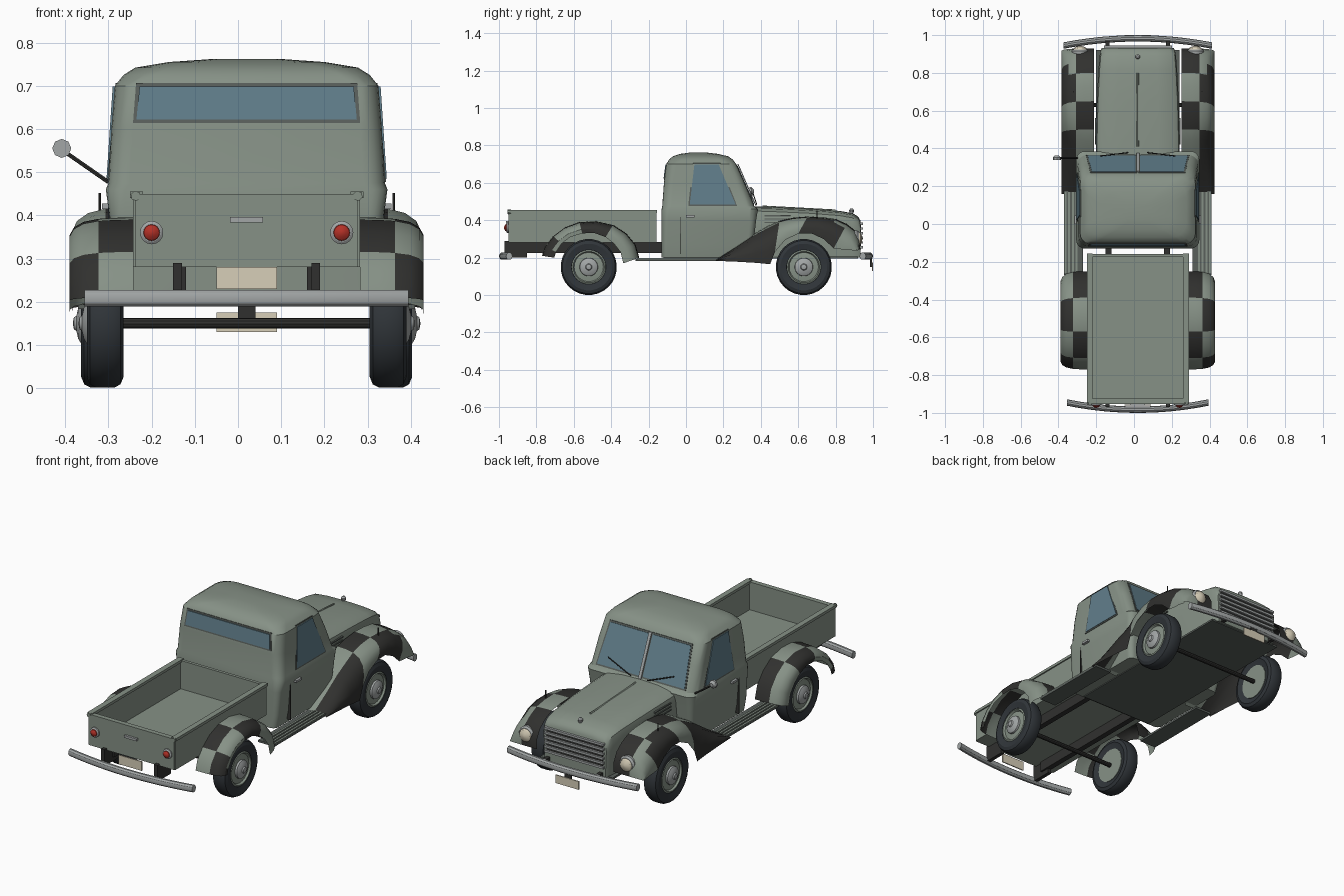
import bpy, bmesh, math
from mathutils import Vector

if "Cube" in bpy.data.objects:
    bpy.data.objects.remove(bpy.data.objects["Cube"])

CX = 0.02  # truck centreline (door mirror shifts the overall bounds)

def mat(name, c):
    m = bpy.data.materials.new(name)
    m.diffuse_color = (*c, 1)
    m.use_nodes = True
    m.node_tree.nodes["Principled BSDF"].inputs["Base Color"].default_value = m.diffuse_color
    return m

BODY = mat("body_green", (0.24, 0.285, 0.24))
DARK = mat("dark_paint", (0.03, 0.03, 0.028))
TYRE = mat("rubber", (0.03, 0.036, 0.042))
GLASS = mat("glass", (0.12, 0.21, 0.26))
METAL = mat("metal", (0.36, 0.38, 0.38))
TRIM = mat("trim", (0.1, 0.115, 0.105))
RED = mat("red_lens", (0.45, 0.03, 0.02))
CREAM = mat("cream", (0.68, 0.62, 0.48))

def mesh(name, verts, faces, m=BODY):
    me = bpy.data.meshes.new(name)
    me.from_pydata([tuple(v) for v in verts], [], faces)
    bm = bmesh.new()
    bm.from_mesh(me)
    bmesh.ops.remove_doubles(bm, verts=bm.verts, dist=1e-5)
    bmesh.ops.recalc_face_normals(bm, faces=bm.faces)
    bm.to_mesh(me)
    bm.free()
    ob = bpy.data.objects.new(name, me)
    ob.location.x = CX
    bpy.context.collection.objects.link(ob)
    me.materials.append(m)
    return ob

def loft(name, rings, m=BODY, closed=True, caps=True):
    n = len(rings[0])
    faces = []
    for i in range(len(rings) - 1):
        for j in range(n if closed else n - 1):
            k = (j + 1) % n
            faces.append((i*n + j, i*n + k, (i+1)*n + k, (i+1)*n + j))
    if caps:
        faces += [tuple(range(n)), tuple(range((len(rings)-1)*n, len(rings)*n))]
    return mesh(name, [p for r in rings for p in r], faces, m)

def prism(name, pts, off, m=BODY):
    a = [Vector(p) for p in pts]
    return loft(name, [a, [p + Vector(off) for p in a]], m)

def box(name, x0, x1, y0, y1, z0, z1, m=BODY):
    return prism(name, [(x0, y0, z0), (x1, y0, z0), (x1, y1, z0), (x0, y1, z0)], (0, 0, z1 - z0), m)

def lathe(name, c, axis, prof, m, n=24):
    """Revolve (radius, offset) pairs about an axis through c."""
    ax = Vector(axis).normalized()
    u = ax.orthogonal().normalized()
    w = ax.cross(u)
    rings = [[Vector(c) + ax*o + (u*math.cos(2*math.pi*k/n) + w*math.sin(2*math.pi*k/n))*r
              for k in range(n)] for r, o in prof]
    return loft(name, rings, m)

def rod(name, a, b, r, m, n=8):
    d = Vector(b) - Vector(a)
    return lathe(name, a, d, [(r, 0), (r, d.length)], m, n)

# Cab: rounded-rectangle levels (z, half width, rear y, front y, corner radius)
LEVELS = [(.20, .295, -.13, .35, .03), (.27, .308, -.13, .36, .03), (.40, .318, -.13, .375, .035),
          (.46, .326, -.13, .385, .045), (.475, .32, -.127, .365, .05), (.60, .313, -.118, .313, .05),
          (.70, .305, -.105, .268, .055), (.725, .285, -.09, .25, .07), (.742, .258, -.07, .225, .08),
          (.755, .18, -.03, .17, .07), (.762, .08, .02, .11, .04)]

def ring(z, hw, yr, yf, r):
    pts = []
    for cx, cy, a0 in ((hw-r, yf-r, 0), (-hw+r, yf-r, 90), (-hw+r, yr+r, 180), (hw-r, yr+r, 270)):
        for k in range(6):
            a = math.radians(a0 + 18*k)
            pts.append((cx + r*math.cos(a), cy + r*math.sin(a), z))
    return pts

loft("cab", [ring(*l) for l in LEVELS])

def cab_at(z, col):
    for a, b in zip(LEVELS, LEVELS[1:]):
        if a[0] <= z <= b[0]:
            return a[col] + (b[col] - a[col]) * (z - a[0]) / (b[0] - a[0])

# Windows with slightly larger trim behind each pane
def pane(name, outline, col, sgn):
    cu = sum(p[0] for p in outline)/len(outline)
    cz = sum(p[1] for p in outline)/len(outline)
    for nm, g, d, m in ((name + "_frame", .008, .003, TRIM), (name, 0, .005, GLASS)):
        pts = []
        for u, z in outline:
            u += math.copysign(g, u - cu)
            z += math.copysign(g, z - cz)
            w = cab_at(z, col)
            pts.append((sgn*(w + d), u, z) if col == 1 else (u, w + sgn*d, z))
        prism(nm, pts, (-.008*sgn, 0, 0) if col == 1 else (0, -.008*sgn, 0), m)

pane("rear_window", [(-.255, .622), (.255, .622), (.248, .698), (-.248, .698)], 2, -1)
for s in (-1, 1):
    pane("windscreen", [(s*.012, .49), (s*.265, .49), (s*.243, .69), (s*.012, .69)], 3, 1)
    pane("door_window", [(.02, .485), (.265, .485), (.175, .698), (.045, .698)], 1, s)
    # Door shut line, handle, wipers
    box("door_seam", s*.3, s*.3205, -.033, -.029, .22, .46, DARK)
    box("door_handle", s*.315, s*.335, 0, .045, .415, .427, METAL)
    rod("wiper", (s*.05, .378, .485), (s*.2, .36, .54), .003, DARK, 6)
prism("windscreen_bar", [(-.008, .37, .48), (.008, .37, .48), (.008, .275, .70), (-.008, .275, .70)], (0, .006, 0), METAL)

# Engine bay and bonnet: arches along y (y, half width, top z)
def arch(y, w, z):
    half = [(w*.97, .20), (w, .34), (w, z-.05), (w*.97, z-.025), (w*.86, z-.01), (w*.5, z-.002)]
    return [(x, y, h) for x, h in half] + [(0, y, z)] + [(-x, y, h) for x, h in reversed(half)]

loft("bonnet", [arch(*a) for a in ((.33, .222, .475), (.45, .222, .472), (.65, .217, .463),
                                   (.82, .208, .45), (.89, .202, .438), (.92, .197, .42), (.932, .19, .40))])
rod("bonnet_strip", (0, .41, .473), (0, .80, .452), .006, BODY, 6)
lathe("bonnet_ornament", (0, .885, .435), (0, 0, 1), [(.007, 0), (.013, .012), (.013, .02), (.006, .028)], METAL, 10)
box("grille_back", -.17, .17, .92, .935, .245, .385, DARK)
for i in range(6):
    z = .25 + i*.025
    box("grille_bar", -.18, .18, .925, .945, z, z + .012, METAL)

# Fenders: stations of top point and wheel-arch point, alternating paint patches
def fender(name, s, x0, x1, stations, groups):
    w = x1 - x0
    sec = [(0, 0), (.3, .01), (.55, .05), (.78, .16), (.93, .36), (1, .65), (.99, 1)]
    rings = [[(s*(x0 + w*f), y + (b-y)*t, z + (c-z)*t) for f, t in sec] for y, z, b, c in stations]
    ob = loft(name, rings, BODY, closed=False, caps=False)
    ob.data.materials.append(DARK)
    mid = x0 + w*.6
    for p in ob.data.polygons:
        y = p.center.y
        g = sum(y > e for e in groups)
        p.material_index = (g + (abs(p.center.x) < mid)) % 2 == 0
    return ob

REAR = [(-.77, .21, -.705, .20), (-.755, .26, -.695, .23), (-.71, .315, -.665, .275), (-.65, .36, -.62, .31),
        (-.57, .39, -.555, .33), (-.48, .395, -.49, .332), (-.39, .375, -.43, .31), (-.32, .33, -.385, .275),
        (-.27, .27, -.35, .23), (-.25, .20, -.335, .17)]
FRONT = [(.16, .19, .16, .183), (.26, .255, .28, .178), (.36, .325, .38, .172), (.44, .37, .45, .165),
         (.50, .397, .475, .23), (.57, .413, .53, .295), (.65, .42, .60, .328), (.73, .417, .67, .33),
         (.80, .407, .735, .30), (.86, .38, .79, .25), (.905, .345, .83, .245), (.928, .30, .875, .242),
         (.93, .245, .91, .235)]

BUMP = [(math.cos(2*math.pi*k/10)*.017, math.sin(2*math.pi*k/10)*.02) for k in range(10)]
for s in (-1, 1):
    fender("rear_fender", s, .262, .41, REAR, (-.69, -.56, -.4))
    fender("front_fender", s, .232, .405, FRONT, (.48, .62, .82))
    # Headlights and fender marker rods
    lathe("headlight_rim", (s*.305, .885, .30), (0, 1, 0), [(.044, 0), (.046, .03), (.038, .04)], METAL, 16)
    lathe("headlight", (s*.305, .92, .30), (0, 1, 0), [(.038, 0), (.032, .012), (.018, .02), (.002, .023)], CREAM, 16)
    rod("marker_rod", (s*.34, .70, .40), (s*.34, .70, .452), .003, DARK, 6)
    # Running board with slats
    box("running_board", s*.29, s*.39, -.27, .18, .183, .194, TRIM)
    for i in range(4):
        x = .318 + i*.02
        box("board_slat", s*x, s*(x+.011), -.26, .17, .193, .199, BODY)
    for i in range(3):
        box("bonnet_louvre", s*.215, s*.226, .42, .56, .385 + i*.018, .392 + i*.018, TRIM)
    # Wheels
    for nm, y, o in (("rear", -.52, .285), ("front", .63, .298)):
        c = (s*o, y, .15)
        lathe(nm + "_tyre", c, (s, 0, 0), [(.09, .012), (.125, 0), (.142, .007), (.15, .022), (.15, .063),
              (.142, .078), (.125, .085), (.092, .078), (.088, .066)], TYRE, 28)
        lathe(nm + "_rim", c, (s, 0, 0), [(.092, .008), (.092, .076), (.084, .08), (.078, .07), (.05, .075)], BODY)
        lathe(nm + "_hub_cap", c, (s, 0, 0), [(.05, .07), (.048, .085), (.036, .092), (.018, .096), (.014, .102), (.003, .104)], METAL, 20)
    # Tail lights, gate latches
    lathe("tail_light_rim", (s*.22, -.945, .36), (0, -1, 0), [(.027, 0), (.027, .012), (.021, .016)], METAL, 16)
    lathe("tail_light", (s*.22, -.953, .36), (0, -1, 0), [(.021, 0), (.018, .012), (.01, .018), (.002, .02)], RED, 16)
    rod("gate_latch", (s*.257, -.955, .445), (s*.257, -.935, .445), .012, BODY, 6)
    # Bed sides and rails
    box("bed_side", s*.245, s*.263, -.945, -.158, .28, .445)
    box("bed_rail", s*.24, s*.27, -.945, -.155, .44, .455)
    box("bumper_bracket", s*.15, s*.17, -.97, -.85, .20, .29, DARK)
    box("front_bracket", s*.15, s*.17, .90, .97, .20, .225, DARK)
    box("chassis_rail", s*.14, s*.17, -.90, -.10, .225, .285, DARK)

# Pickup bed
box("bed_floor", -.25, .25, -.94, -.16, .28, .295)
box("bed_front", -.25, .25, -.175, -.158, .28, .45)
box("tailgate", -.257, .257, -.95, -.93, .28, .44)
box("tailgate_rail", -.25, .25, -.952, -.925, .432, .45)
box("tailgate_handle", -.038, .038, -.962, -.948, .383, .396, METAL)

# Bowed bumpers
for nm, d in (("front", 1), ("rear", -1)):
    hw = .392 if d > 0 else .375
    rings = [[(hw*t, d*(.983 - .038*t*t) + a, .208 + b) for a, b in BUMP] for t in [i/6 - 1 for i in range(13)]]
    loft(nm + "_bumper", rings, METAL)
box("front_plate", -.07, .07, .994, 1.0, .13, .175, CREAM)
box("front_plate_bracket", -.02, .02, .985, .995, .15, .21, DARK)
box("rear_plate", -.07, .07, -.962, -.956, .23, .28, CREAM)

# Axles and floor
for y in (-.52, .63):
    rod("axle", (-.31, y, .15), (.31, y, .15), .012, DARK, 10)
box("floor_pan", -.22, .22, -.12, .92, .195, .205, TRIM)

# Door mirror on the left
rod("mirror_arm", (-.32, .35, .477), (-.425, .35, .55), .005, DARK, 6)
lathe("mirror", (-.428, .345, .555), (0, 1, 0), [(.022, -.006), (.022, .006), (.01, .018)], METAL, 8)

# Smooth shading with sharp edges kept
for ob in bpy.context.scene.objects:
    ob.select_set(True)
    bpy.context.view_layer.objects.active = ob
bpy.ops.object.shade_smooth_by_angle(angle=math.radians(32))
